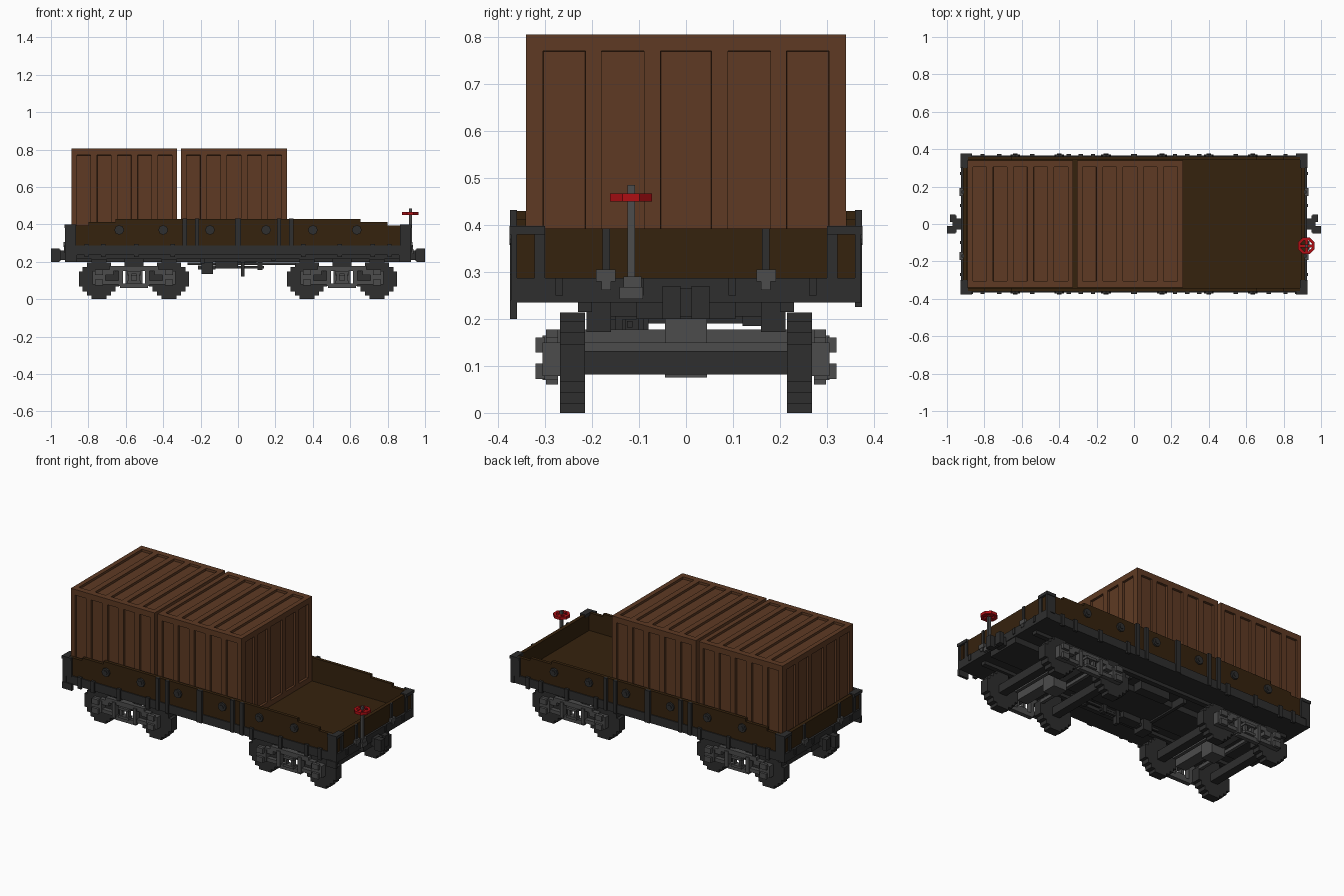
import bpy, bmesh, math
from mathutils import Vector, Matrix

cube = bpy.data.objects.get("Cube")
if cube:
    bpy.data.objects.remove(cube, do_unlink=True)


def material(name, srgb):
    lin = [((c / 255 + 0.055) / 1.055) ** 2.4 for c in srgb] + [1.0]
    m = bpy.data.materials.new(name)
    m.use_nodes = True
    m.diffuse_color = lin
    bsdf = next(n for n in m.node_tree.nodes if n.type == 'BSDF_PRINCIPLED')
    bsdf.inputs["Base Color"].default_value = lin
    bsdf.inputs["Roughness"].default_value = 0.9
    return m


CRATE = material("crate brown", (94, 58, 35))
WOOD = material("dark wood", (53, 34, 13))
IRON = material("dark iron", (46, 46, 46))
STEEL = material("grey steel", (76, 76, 76))
RED = material("red paint", (176, 14, 20))


def finish(name, bm, mat):
    bmesh.ops.recalc_face_normals(bm, faces=bm.faces)
    me = bpy.data.meshes.new(name)
    bm.to_mesh(me)
    bm.free()
    me.materials.append(mat)
    ob = bpy.data.objects.new(name, me)
    bpy.context.collection.objects.link(ob)
    return ob


def add_box(bm, x0, x1, y0, y1, z0, z1):
    mat = Matrix.Translation(((x0 + x1) / 2, (y0 + y1) / 2, (z0 + z1) / 2)) @ \
        Matrix.Diagonal((abs(x1 - x0), abs(y1 - y0), abs(z1 - z0), 1))
    bmesh.ops.create_cube(bm, size=1, matrix=mat)


def boxes(name, mat, items, mx=False, my=False):
    """Join boxes (x0, x1, y0, y1, z0, z1), optionally mirrored in x and y."""
    bm = bmesh.new()
    for x0, x1, y0, y1, z0, z1 in items:
        for sx in ((1, -1) if mx else (1,)):
            for sy in ((1, -1) if my else (1,)):
                add_box(bm, x0 * sx, x1 * sx, y0 * sy, y1 * sy, z0, z1)
    return finish(name, bm, mat)


def prism(name, mat, pts, y0, y1):
    """Extrude an outline of (x, z) points along y."""
    bm = bmesh.new()
    f = bm.faces.new([bm.verts.new((x, y0, z)) for x, z in pts])
    ext = bmesh.ops.extrude_face_region(bm, geom=[f], use_keep_orig=True)
    verts = [v for v in ext["geom"] if isinstance(v, bmesh.types.BMVert)]
    bmesh.ops.translate(bm, vec=(0, y1 - y0, 0), verts=verts)
    return finish(name, bm, mat)


# Crates: a box cut along the panel edges, panels sunk into every side
def crate(name, x0, x1):
    cx = (x0 + x1) / 2
    px = [(cx + i * 0.1085 - 0.037, cx + i * 0.1085 + 0.037) for i in range(-2, 3)]
    py = [(-0.304, -0.214), (-0.18, -0.089), (-0.054, 0.054), (0.089, 0.18), (0.214, 0.304)]
    z_lo, z_hi = 0.32, 0.77
    bm = bmesh.new()
    add_box(bm, x0, x1, -0.34, 0.34, 0.288, 0.805)
    cuts = [((v, 0, 0), (1, 0, 0)) for p in px for v in p]
    cuts += [((0, v, 0), (0, 1, 0)) for p in py for v in p]
    cuts += [((0, 0, v), (0, 0, 1)) for v in (z_lo, z_hi)]
    for co, no in cuts:
        bmesh.ops.bisect_plane(bm, geom=bm.verts[:] + bm.edges[:] + bm.faces[:],
                               plane_co=co, plane_no=no)
    bm.normal_update()

    def is_panel(f):
        c, n = f.calc_center_median(), f.normal
        in_x = any(a < c.x < b for a, b in px)
        in_y = any(a < c.y < b for a, b in py)
        in_z = z_lo < c.z < z_hi
        if n.z > 0.5:
            return in_x and abs(c.y) < 0.304
        if abs(n.y) > 0.5:
            return in_x and in_z
        return abs(n.x) > 0.5 and in_y and in_z

    bmesh.ops.inset_region(bm, faces=[f for f in bm.faces if is_panel(f)],
                           thickness=0.0005, depth=-0.014, use_even_offset=True)
    bmesh.ops.dissolve_limit(bm, angle_limit=0.01, verts=bm.verts, edges=bm.edges)
    finish(name, bm, CRATE)


crate("rear_crate", -0.89, -0.325)
crate("middle_crate", -0.305, 0.262)

# Wooden tub: floor, stepped side walls, end walls
boxes("floor", WOOD, [(-0.91, 0.91, -0.355, 0.355, 0.27, 0.287)])
half = [(0.915, 0.275), (0.915, 0.395), (0.80, 0.395), (0.80, 0.412), (0.655, 0.412), (0.655, 0.43)]
outline = half + [(-x, z) for x, z in reversed(half)]
prism("left_wall", WOOD, outline, 0.341, 0.361)
prism("right_wall", WOOD, outline, -0.361, -0.341)
boxes("end_walls", WOOD, [(0.892, 0.914, -0.342, 0.342, 0.275, 0.392)], mx=True)

# Underframe
boxes("frame_deck", IRON, [(-0.915, 0.915, -0.362, 0.362, 0.235, 0.272)])
boxes("side_sills", IRON, [(-0.92, 0.92, 0.34, 0.367, 0.235, 0.287),
                           (-0.88, 0.88, 0.20, 0.23, 0.215, 0.24)], my=True)
boxes("end_beams", IRON, [(0.90, 0.925, -0.372, 0.372, 0.235, 0.287)], mx=True)
boxes("centre_sill", IRON, [(-0.92, 0.92, -0.105, 0.105, 0.2, 0.236)])
boxes("corner_steps", IRON, [(0.86, 0.925, -0.375, -0.36, 0.2, 0.24)], mx=True)
boxes("couplers", IRON, [(0.92, 0.965, -0.03, 0.03, 0.21, 0.26),
                         (0.955, 1.0, -0.05, -0.012, 0.2, 0.27),
                         (0.955, 0.985, 0.012, 0.05, 0.2, 0.27),
                         (0.95, 0.97, -0.045, 0.045, 0.205, 0.265)], mx=True)

# Stakes, short brackets and rivets along the sides
stakes = [(x - 0.011, x + 0.011, 0.36, 0.375, 0.235, 0.432) for x in (0.22, 0.285)]
stubs = [(x - 0.012, x + 0.012, 0.36, 0.375, 0.225, 0.295) for x in (0.35, 0.545, 0.72, 0.81)]
boxes("side_stakes", IRON, stakes + stubs, mx=True, my=True)
boxes("middle_stakes", IRON, [(-0.016, 0.016, 0.36, 0.375, 0.235, 0.432)], my=True)
boxes("corner_posts", IRON, [(0.865, 0.925, 0.36, 0.372, 0.28, 0.385),
                             (0.913, 0.922, 0.30, 0.322, 0.265, 0.385),
                             (0.865, 0.927, 0.358, 0.376, 0.380, 0.398),
                             (0.888, 0.927, 0.30, 0.376, 0.380, 0.398)], mx=True, my=True)
boxes("end_stakes", IRON, [(0.91, 0.923, 0.162, 0.178, 0.25, 0.392),
                           (0.92, 0.93, 0.09, 0.106, 0.25, 0.287),
                           (0.92, 0.93, 0.262, 0.278, 0.25, 0.287)], mx=True, my=True)
boxes("end_brackets", STEEL, [(0.915, 0.932, 0.150, 0.192, 0.28, 0.305),
                              (0.915, 0.930, 0.160, 0.180, 0.262, 0.282)], mx=True, my=True)
bm = bmesh.new()
for x in (-0.635, -0.4, -0.15, 0.15, 0.4, 0.635):
    for y in (-0.366, 0.366):
        for r, depth in ((0.026, 0.012), (0.013, 0.02)):
            rot = Matrix.Rotation(math.pi / 2, 4, 'X')
            bmesh.ops.create_cone(bm, cap_ends=True, segments=8, radius1=r, radius2=r, depth=depth,
                                  matrix=Matrix.Translation((x, y, 0.37)) @ rot)
finish("wall_bolts", bm, IRON)

# Trucks: stepped wheels, axles, side frames and bolster
q = [(0.107, 0.04), (0.088, 0.04), (0.088, 0.065), (0.065, 0.065), (0.065, 0.088),
     (0.04, 0.088), (0.04, 0.107)]
ring = q + [(-x, z) for x, z in reversed(q)]
ring += [(-x, -z) for x, z in ring]
for side, tx in (("front", 0.556), ("rear", -0.556)):
    for i, ax in enumerate((tx - 0.187, tx + 0.187)):
        pts = [(ax + x, 0.107 + z) for x, z in ring]
        for label, y0, y1 in (("left", 0.215, 0.268), ("right", -0.268, -0.215)):
            prism(f"{side}_{label}_wheel_{i + 1}", IRON, pts, y0, y1)
    boxes(f"{side}_axles", IRON, [(tx + s * 0.187 - 0.025, tx + s * 0.187 + 0.025,
                                   -0.27, 0.27, 0.082, 0.132) for s in (1, -1)])
    frame = [(-0.13, 0.13, 0.272, 0.298, 0.150, 0.178),
             (-0.075, 0.075, 0.272, 0.298, 0.06, 0.085),
             (-0.035, 0.035, 0.272, 0.312, 0.085, 0.10),
             (-0.035, 0.035, 0.272, 0.312, 0.135, 0.15)]
    for s in (1, -1):
        frame += [(s * 0.06, s * 0.082, 0.272, 0.305, 0.07, 0.165),
                  (s * 0.11, s * 0.17, 0.272, 0.298, 0.128, 0.160),
                  (s * 0.07, s * 0.17, 0.272, 0.298, 0.078, 0.100),
                  (s * 0.152, s * 0.222, 0.266, 0.305, 0.078, 0.150),
                  (s * 0.165, s * 0.209, 0.300, 0.320, 0.072, 0.105),
                  (s * 0.165, s * 0.209, 0.300, 0.320, 0.128, 0.160),
                  (s * 0.014, s * 0.030, 0.280, 0.305, 0.098, 0.137)]
    boxes(f"{side}_side_frames", STEEL,
          [(tx + a, tx + b, c, d, e, f) for a, b, c, d, e, f in frame], my=True)
    boxes(f"{side}_bolster", STEEL, [(tx - 0.035, tx + 0.035, -0.272, 0.272, 0.127, 0.178),
                                     (tx - 0.045, tx + 0.045, -0.045, 0.045, 0.075, 0.202),
                                     (tx - 0.10, tx - 0.08, -0.215, 0.215, 0.13, 0.15),
                                     (tx + 0.08, tx + 0.10, -0.215, 0.215, 0.13, 0.15)])
    boxes(f"{side}_side_bearings", IRON, [(tx - 0.05, tx + 0.05, 0.16, 0.212, 0.172, 0.24)], my=True)

# Brake gear below the floor
boxes("brake_gear", IRON, [(-0.195, -0.135, -0.16, -0.08, 0.135, 0.20),
                           (-0.215, -0.12, -0.14, -0.10, 0.16, 0.18),
                           (-0.12, 0.0, -0.15, -0.09, 0.165, 0.205),
                           (-0.27, 0.34, -0.126, -0.114, 0.182, 0.196),
                           (0.015, 0.035, -0.135, -0.105, 0.12, 0.20),
                           (0.105, 0.13, -0.13, -0.10, 0.155, 0.20),
                           (-0.02, 0.14, -0.125, -0.11, 0.165, 0.178),
                           (-0.20, -0.18, -0.20, 0.20, 0.19, 0.236),
                           (0.18, 0.20, -0.20, 0.20, 0.205, 0.236),
                           (-0.10, 0.10, 0.12, 0.18, 0.185, 0.236)])

# Hand brake: post, foot and red wheel
bx, by = 0.93, -0.117
bx = 0.915
boxes("brake_post", STEEL, [(bx - 0.001, bx + 0.015, by - 0.008, by + 0.008, 0.25, 0.485),
                            (bx, bx + 0.024, by - 0.025, by + 0.025, 0.242, 0.268),
                            (bx, bx + 0.02, by - 0.016, by + 0.022, 0.268, 0.29)])
bm = bmesh.new()
wheel_x = bx + 0.006
outer = [Vector((math.cos(a), math.sin(a), 0)) for a in
         (math.tau * (i + 0.5) / 8 for i in range(8))]
rings = [[bm.verts.new((wheel_x + v.x * r, by + v.y * r, z)) for v in outer]
         for r, z in ((0.048, 0.45), (0.048, 0.467), (0.032, 0.467), (0.032, 0.45))]
for a in range(4):
    for i in range(8):
        j, b = (i + 1) % 8, (a + 1) % 4
        bm.faces.new((rings[a][i], rings[a][j], rings[b][j], rings[b][i]))
add_box(bm, wheel_x - 0.038, wheel_x + 0.038, by - 0.008, by + 0.008, 0.451, 0.466)
add_box(bm, wheel_x - 0.008, wheel_x + 0.008, by - 0.038, by + 0.038, 0.4515, 0.4655)
finish("brake_wheel", bm, RED)
